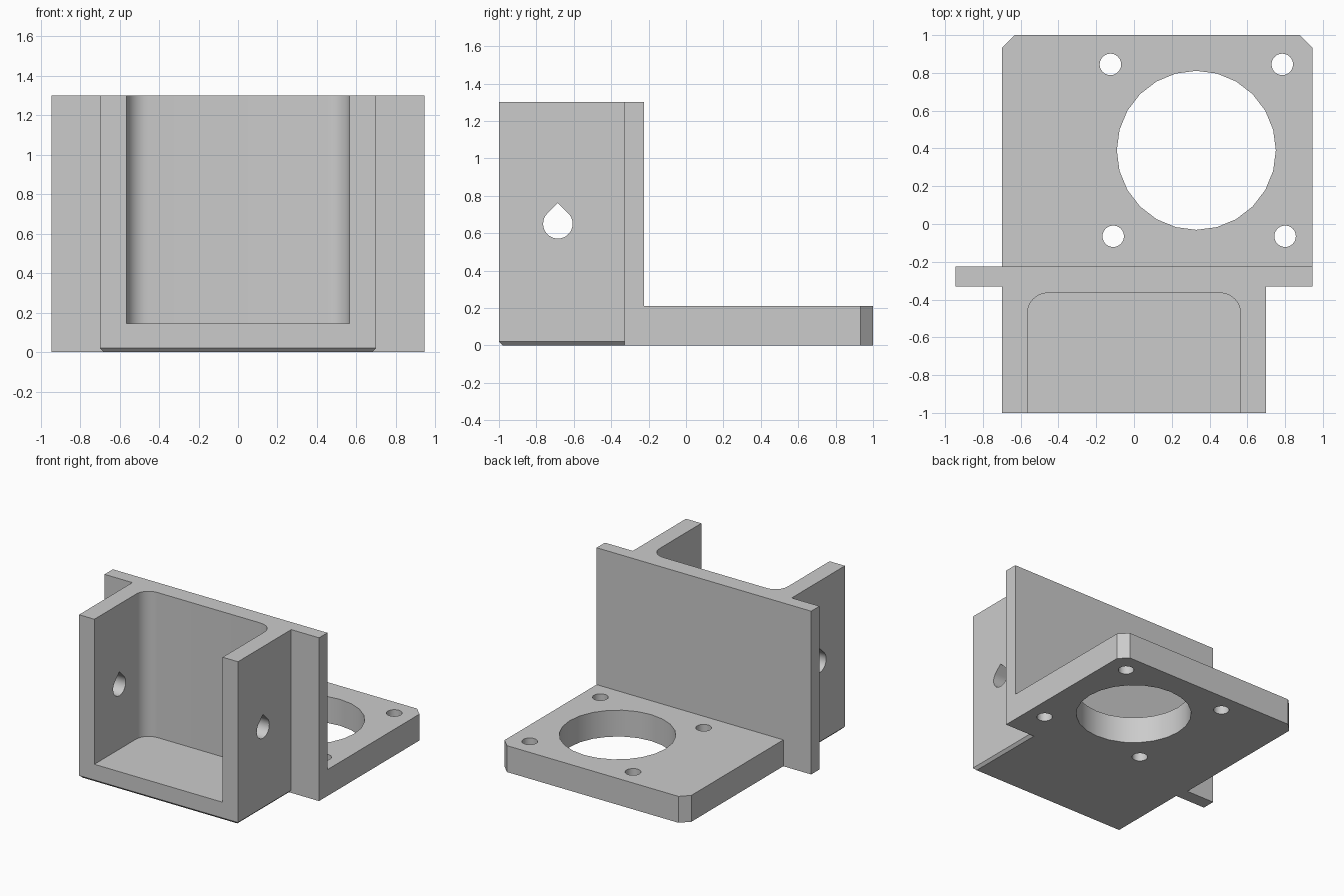
import bpy, bmesh
from math import sin, cos, pi, radians

cube = bpy.data.objects.get("Cube")
if cube:
    bpy.data.objects.remove(cube, do_unlink=True)

grey = bpy.data.materials.new("light grey")
grey.use_nodes = True
grey.diffuse_color = (0.6, 0.6, 0.6, 1)
grey.node_tree.nodes["Principled BSDF"].inputs["Base Color"].default_value = (0.6, 0.6, 0.6, 1)


def prism(name, outline, low, high, axis="z"):
    """Extrude an outline along z (points x, y) or along x (points y, z)."""
    place = (lambda a, b, h: (a, b, h)) if axis == "z" else (lambda a, b, h: (h, a, b))
    bm = bmesh.new()
    base = bm.faces.new([bm.verts.new(place(a, b, low)) for a, b in outline])
    ext = bmesh.ops.extrude_face_region(bm, geom=[base])
    shift = place(0, 0, high - low)
    bmesh.ops.translate(bm, vec=shift, verts=[v for v in ext["geom"] if isinstance(v, bmesh.types.BMVert)])
    bmesh.ops.recalc_face_normals(bm, faces=bm.faces)
    mesh = bpy.data.meshes.new(name)
    bm.to_mesh(mesh)
    bm.free()
    mesh.materials.append(grey)
    obj = bpy.data.objects.new(name, mesh)
    bpy.context.collection.objects.link(obj)
    return obj


def rect(x0, x1, y0, y1):
    return [(x0, y0), (x1, y0), (x1, y1), (x0, y1)]


def arc(cx, cy, r, start, end, n):
    return [(cx + r * cos(radians(start + (end - start) * i / n)),
             cy + r * sin(radians(start + (end - start) * i / n))) for i in range(n + 1)]


def circle(cx, cy, r, n=24):
    return arc(cx, cy, r, 0, 360, n)[:-1]


def combine(target, tool, operation):
    mod = target.modifiers.new(operation, "BOOLEAN")
    mod.operation, mod.solver, mod.object = operation, "EXACT", tool
    bpy.context.view_layer.objects.active = target
    bpy.ops.object.modifier_apply(modifier=mod.name)
    bpy.data.objects.remove(tool, do_unlink=True)


H = 1.3           # overall height
PLATE = 0.21      # base plate thickness
SEAM = -0.28      # parts overlap inside the wall

# Front box, with its lower front and side edges chamfered
bracket = prism("bracket", rect(-0.7, 0.7, -1, SEAM), 0, H)
bm = bmesh.new()
bm.from_mesh(bracket.data)
low_edges = [e for e in bm.edges if all(v.co.z < 0.01 for v in e.verts)
             and not all(v.co.y > -0.5 for v in e.verts)]
bmesh.ops.bevel(bm, geom=low_edges, offset=0.02, segments=1, affect="EDGES")
bm.to_mesh(bracket.data)
bm.free()

# Upright wall and base plate with clipped back corners
combine(bracket, prism("upright_wall", rect(-0.945, 0.945, -0.33, -0.225), 0, H), "UNION")
c = 0.067
plate_outline = [(-0.7, SEAM), (0.945, SEAM), (0.945, 1 - c), (0.945 - c, 1), (-0.7 + c, 1), (-0.7, 1 - c)]
combine(bracket, prism("base_plate", plate_outline, 0, PLATE), "UNION")

# Pocket open at the front and top, with rounded inner corners
r = 0.11
pocket = ([(-0.565, -1.1), (0.565, -1.1)]
          + arc(0.565 - r, -0.365 - r, r, 0, 90, 8)
          + arc(-0.565 + r, -0.365 - r, r, 90, 180, 8))
combine(bracket, prism("pocket", pocket, 0.145, H + 0.1), "DIFFERENCE")

# Teardrop hole through both side walls
teardrop = arc(-0.685, 0.65, 0.079, 135, 405, 24) + [(-0.685, 0.65 + 0.079 * 2 ** 0.5)]
combine(bracket, prism("teardrop", teardrop, -1, 1, "x"), "DIFFERENCE")

# Large opening and four screw holes in the base plate
holes = [(0.33, 0.39, 0.421), (-0.125, 0.845, 0.057), (0.785, 0.845, 0.057),
         (-0.11, -0.065, 0.057), (0.8, -0.065, 0.057)]
for x, y, radius in holes:
    combine(bracket, prism("hole", circle(x, y, radius), -0.1, PLATE + 0.1), "DIFFERENCE")

# Merge leftover coplanar faces and shade
bm = bmesh.new()
bm.from_mesh(bracket.data)
bmesh.ops.remove_doubles(bm, verts=bm.verts, dist=0.0002)
bmesh.ops.dissolve_limit(bm, angle_limit=radians(1), verts=bm.verts, edges=bm.edges)
bm.to_mesh(bracket.data)
bm.free()
bpy.ops.object.select_all(action="DESELECT")
bracket.select_set(True)
bpy.context.view_layer.objects.active = bracket
bpy.ops.object.shade_smooth_by_angle(angle=radians(30))
